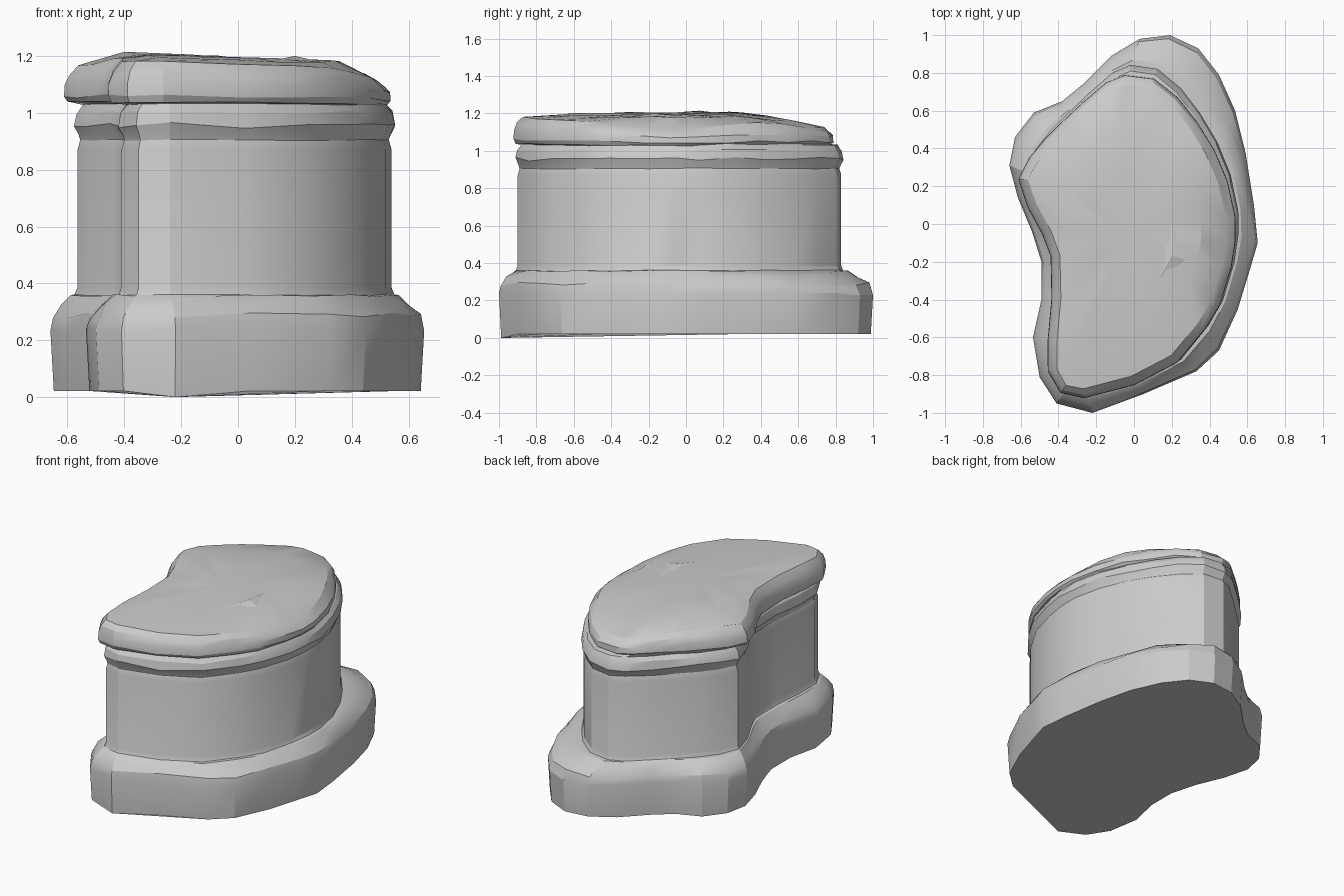
import bpy, bmesh, random
from mathutils import Vector

if "Cube" in bpy.data.objects:
    bpy.data.objects.remove(bpy.data.objects["Cube"])

random.seed(4)

# Matching plan outlines (counter-clockwise from the front)
FOOT = [(-.22, -1), (.05, -.9), (.33, -.78), (.45, -.67), (.55, -.45), (.62, -.22), (.655, -.1),
        (.635, .1), (.59, .38), (.535, .6), (.45, .79), (.34, .93), (.19, 1), (.03, .98),
        (-.12, .89), (-.27, .74), (-.38, .65), (-.53, .59), (-.63, .46), (-.66, .31),
        (-.615, .14), (-.54, -.04), (-.49, -.2), (-.49, -.4), (-.535, -.6), (-.5, -.81), (-.41, -.95)]
WALL = [(-.24, -.9), (.02, -.83), (.24, -.71), (.385, -.53), (.46, -.4), (.52, -.2), (.54, -.06),
        (.54, .07), (.5, .26), (.43, .43), (.34, .58), (.24, .71), (.12, .81), (-.02, .83),
        (-.11, .79), (-.23, .685), (-.33, .59), (-.43, .49), (-.51, .39), (-.565, .27),
        (-.52, .12), (-.44, -.03), (-.395, -.14), (-.39, -.36), (-.41, -.58), (-.41, -.75), (-.35, -.87)]
FOOT = [Vector(p) for p in FOOT]
WALL = [Vector(p) for p in WALL]
N = len(WALL)


def offset(outline, dx, dy=None):
    """Push an outline along its outward normals."""
    dy = dx if dy is None else dy
    out = []
    for i, p in enumerate(outline):
        t = (outline[(i + 1) % N] - outline[i - 1]).normalized()
        out.append(p + Vector((t.y * dx, -t.x * dy)))
    return out


def ring(outline, z, off=0.0, jitter=0.003):
    return [Vector((p.x, p.y, z + random.uniform(-jitter, jitter))) for p in offset(outline, off)]


def blend(t):
    return [a.lerp(b, t) for a, b in zip(FOOT, WALL)]


def loft(name, rings, bottom=False, peak=None):
    bm = bmesh.new()
    loops = [[bm.verts.new(p) for p in r] for r in rings]
    for a, b in zip(loops, loops[1:]):
        for i in range(N):
            j = (i + 1) % N
            bm.faces.new((a[i], a[j], b[j], b[i]))
    if bottom:
        bm.faces.new(loops[0][::-1])
    if peak:
        c = bm.verts.new(peak)
        for i in range(N):
            bm.faces.new((loops[-1][i], loops[-1][(i + 1) % N], c))
    me = bpy.data.meshes.new(name)
    bm.to_mesh(me)
    bm.free()
    ob = bpy.data.objects.new(name, me)
    bpy.context.collection.objects.link(ob)
    bpy.ops.object.select_all(action='DESELECT')
    ob.select_set(True)
    bpy.context.view_layer.objects.active = ob
    bpy.ops.object.shade_smooth_by_angle(angle=0.4)


def tilt(x, y):
    """Uneven slab top: high on the left, falling to the back and right."""
    return (-.04 * x - .02 * max(0, -y - .2) - .13 * max(0, y - .3)
            - .35 * max(0, x - .36) - .25 * max(0, -x - .4))


# Flared foot, its front left corner dipping to the ground
sole = ring(FOOT, .022, -.012, 0)
for p in sole:
    if (p.xy - Vector((-.24, -.99))).length < .1:
        p.z = 0.0
foot_top = ring(WALL, .36, .01)
loft("foot", [sole, ring(FOOT, .235, 0, .008), ring(blend(.1), .285, 0, .012),
              ring(blend(.4), .325, 0, .012), ring(blend(.75), .355, 0, .006), foot_top], bottom=True)

# Upright wall with a collar ledge
wall_top = ring(WALL, 1.03, -.02)
loft("wall", [foot_top, ring(WALL, .385), ring(WALL, .87), ring(WALL, .905, -.01),
              ring(WALL, .925, -.003), ring(WALL, .955, .012, .012), ring(WALL, 1.0, .003, .008), wall_top])

# Overhanging worn slab, shifted to the front and left
slab = [p + Vector((-.025, -.032)) for p in offset(WALL, .022, -.01)]
rings = [wall_top]
for z, off, k in ((1.04, -.012, .1), (1.06, 0, .2), (1.105, -.002, .4), (1.15, -.018, .8), (1.18, -.05, 1)):
    r = ring(slab, z, off, .006)
    for p in r:
        p.z += k * tilt(p.x, p.y)
    rings.append(r)
centre = Vector((-.04, -.05, 1.197))
for s in (.75, .4):
    inner = []
    for p in rings[5]:
        q = centre.lerp(p, s)
        q.z = 1.195 + tilt(q.x, q.y) + random.uniform(-.004, .004)
        inner.append(q)
    rings.append(inner)
loft("slab", rings, peak=centre)

# Small chipped sliver in the slab top
me = bpy.data.meshes.new("chip")
me.from_pydata([(.2, 0, 1.186), (.13, -.29, 1.186), (.28, -.19, 1.182), (.2, -.17, 1.2)], [],
               [(0, 1, 3), (1, 2, 3), (2, 0, 3)])
me.update()
bpy.context.collection.objects.link(bpy.data.objects.new("chip", me))
